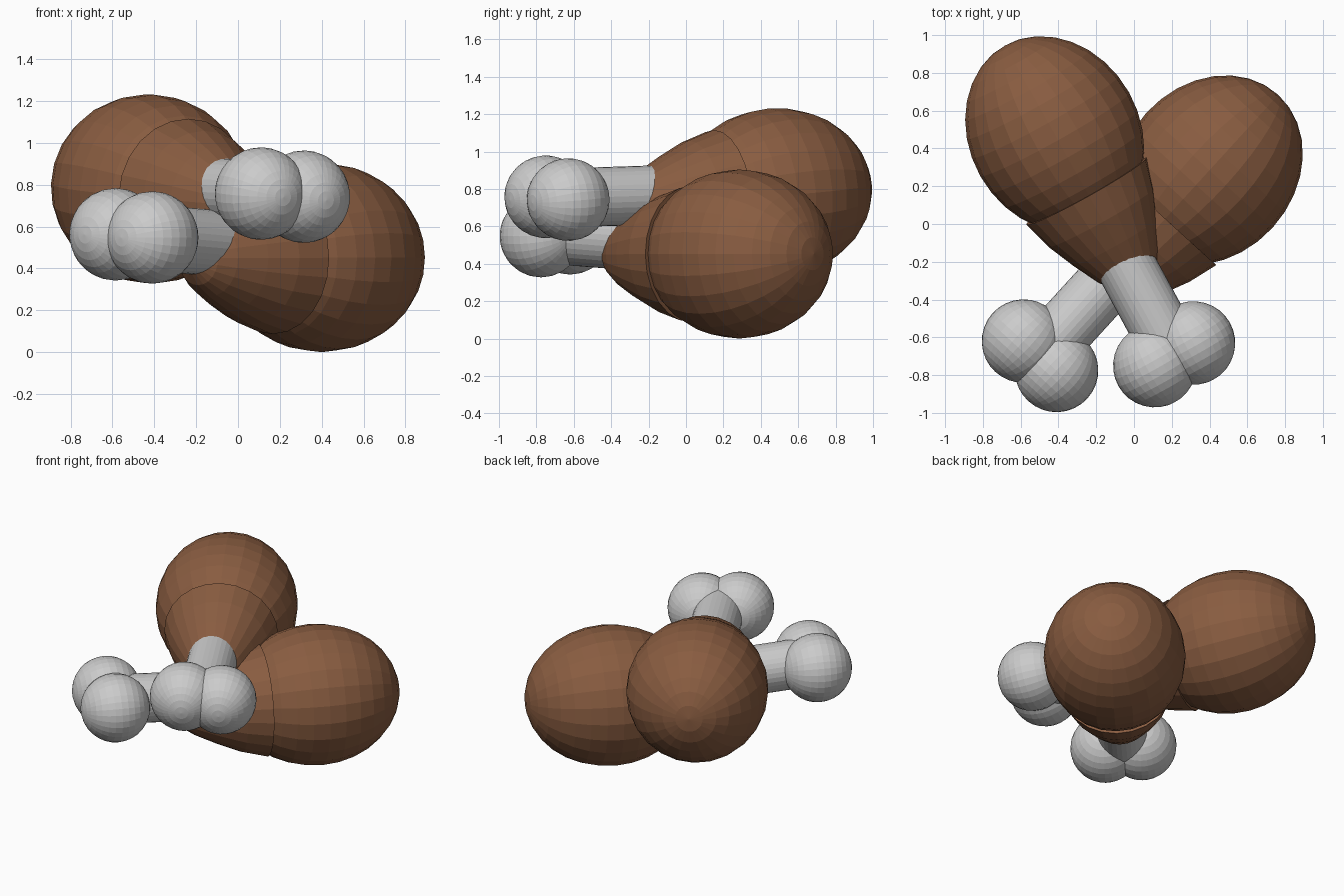
import bpy
import bmesh
from math import sin, cos, tau
from mathutils import Vector

if "Cube" in bpy.data.objects:
    bpy.data.objects.remove(bpy.data.objects["Cube"])

meat_mat = bpy.data.materials.new("roast_brown")
meat_mat.diffuse_color = (0.25, 0.108, 0.052, 1)
meat_mat.use_nodes = True
meat_mat.node_tree.nodes["Principled BSDF"].inputs["Base Color"].default_value = meat_mat.diffuse_color

# Neck profile: distance from tip, radius
NECK = [(0.01, 0.08), (0.05, 0.13), (0.13, 0.185), (0.27, 0.255),
        (0.42, 0.32), (0.58, 0.365)]


def align(obj, axis):
    obj.rotation_mode = 'QUATERNION'
    obj.rotation_quaternion = axis.to_track_quat('Z', 'Y')


def ball(name, centre, axis, scale, segments=32, mat=None):
    bpy.ops.mesh.primitive_uv_sphere_add(segments=segments, ring_count=16, radius=1, location=centre)
    obj = bpy.context.object
    obj.name = name
    obj.scale = scale
    align(obj, axis)
    if mat:
        obj.data.materials.append(mat)


def rod(name, a, b, radius):
    bpy.ops.mesh.primitive_cylinder_add(vertices=32, radius=radius,
                                        depth=(b - a).length, location=(a + b) / 2)
    obj = bpy.context.object
    obj.name = name
    align(obj, b - a)


def lathe(name, origin, axis, profile, sides, mat):
    bm = bmesh.new()
    rings = [[bm.verts.new((r * cos(tau * i / sides), r * sin(tau * i / sides), s))
              for i in range(sides)] for s, r in profile]
    for lo, hi in zip(rings, rings[1:]):
        for i in range(sides):
            j = (i + 1) % sides
            bm.faces.new((lo[i], lo[j], hi[j], hi[i]))
    bm.faces.new(rings[0][::-1])
    bm.faces.new(rings[-1])
    mesh = bpy.data.meshes.new(name)
    bm.to_mesh(mesh)
    bm.free()
    mesh.materials.append(mat)
    obj = bpy.data.objects.new(name, mesh)
    bpy.context.collection.objects.link(obj)
    obj.location = origin
    align(obj, axis)


def drumstick(prefix, bulb, tip, bone_inner_z, knuckles):
    bulb, tip = Vector(bulb), Vector(tip)
    axis = (bulb - tip).normalized()
    # Meat: egg-shaped bulb and rounded tapering neck
    ball(prefix + "_meat_bulb", bulb, axis, (0.452, 0.452, 0.54), 24, meat_mat)
    lathe(prefix + "_meat_neck", tip, axis, NECK, 24, meat_mat)
    # Bone shaft with two rounded knuckles
    k = [Vector(p) for p in knuckles]
    outer = (k[0] + k[1]) / 2
    inner = outer.lerp(bulb, 0.5)
    inner.z = bone_inner_z
    rod(prefix + "_bone_shaft", outer, inner, 0.158)
    for i, p in enumerate(k):
        ball(f"{prefix}_bone_knuckle_{i + 1}", p, axis, (0.221,) * 3)


drumstick("upper", (-0.42, 0.475, 0.78), (0.03, -0.33, 0.705), 0.77,
          [(0.11, -0.75, 0.758), (0.315, -0.63, 0.743)])
drumstick("lower", (0.40, 0.285, 0.452), (-0.225, -0.4, 0.45), 0.515,
          [(-0.585, -0.62, 0.563), (-0.41, -0.775, 0.548)])
